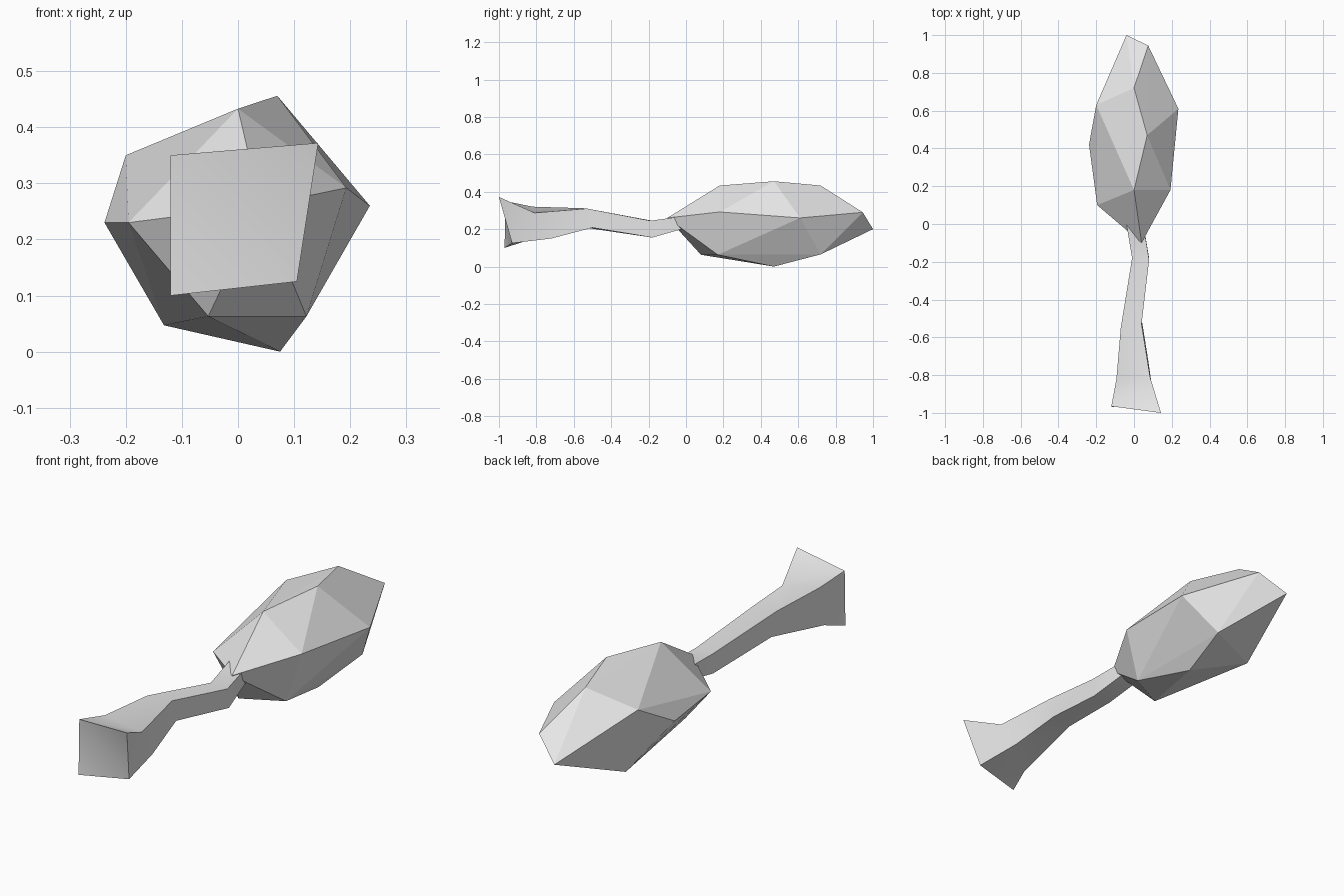
import bpy, bmesh, math

cube = bpy.data.objects.get("Cube")
if cube:
    bpy.data.objects.remove(cube)

grey = bpy.data.materials.new("stone_grey")
grey.use_nodes = True
colour = (0.8, 0.8, 0.8, 1)
grey.diffuse_color = colour
grey.node_tree.nodes["Principled BSDF"].inputs["Base Color"].default_value = colour


def finish(bm, name):
    bmesh.ops.recalc_face_normals(bm, faces=bm.faces)
    mesh = bpy.data.meshes.new(name)
    bm.to_mesh(mesh)
    bm.free()
    mesh.materials.append(grey)
    obj = bpy.data.objects.new(name, mesh)
    bpy.context.collection.objects.link(obj)
    return obj


# Faceted head: convex shell around its corner points
front_tip = [(.04, -.1, .26)]
top_ridge = [(0, .18, .433), (.07, .47, .456), (0, .72, .433)]
left_side = [(.193, .18, .292), (.235, .61, .26)]
right_side = [(-.195, .1, .23), (-.238, .42, .23), (-.2, .63, .35)]
underside = [(-.053, .08, .063), (.122, .17, .063), (.075, .47, 0),
             (-.132, .62, .047), (.12, .72, .065)]
back_tip = [(.075, .945, .29), (-.04, 1, .2)]
bm = bmesh.new()
for p in front_tip + top_ridge + left_side + right_side + underside + back_tip:
    bm.verts.new(p)
bmesh.ops.convex_hull(bm, input=bm.verts)
finish(bm, "head")

# Crooked four-sided handle: rings of top right, top left, bottom left, bottom right
rings = [
    [(-.12, -.965, .35), (.143, -1, .372), (.105, -.93, .125), (-.12, -.97, .10)],
    [(-.093, -.82, .32), (.085, -.81, .287), (.075, -.72, .15), (-.09, -.86, .135)],
    [(-.07, -.55, .312), (.04, -.53, .31), (.04, -.5, .208), (-.065, -.52, .205)],
    [(-.01, -.18, .245), (.08, -.19, .245), (.08, -.18, .155), (-.01, -.18, .155)],
    [(-.045, .03, .275), (.045, .03, .275), (.045, .03, .215), (-.045, .03, .215)],
]
bm = bmesh.new()
loops = [[bm.verts.new(p) for p in ring] for ring in rings]
for a, b in zip(loops, loops[1:]):
    for i in range(4):
        j = (i + 1) % 4
        bm.faces.new((a[i], a[j], b[j], b[i]))
bm.faces.new(loops[0])
bm.faces.new(loops[-1])
bmesh.ops.triangulate(bm, faces=bm.faces)
handle = finish(bm, "handle")
bpy.ops.object.select_all(action='DESELECT')
handle.select_set(True)
bpy.context.view_layer.objects.active = handle
bpy.ops.object.shade_smooth_by_angle(angle=math.radians(30))
